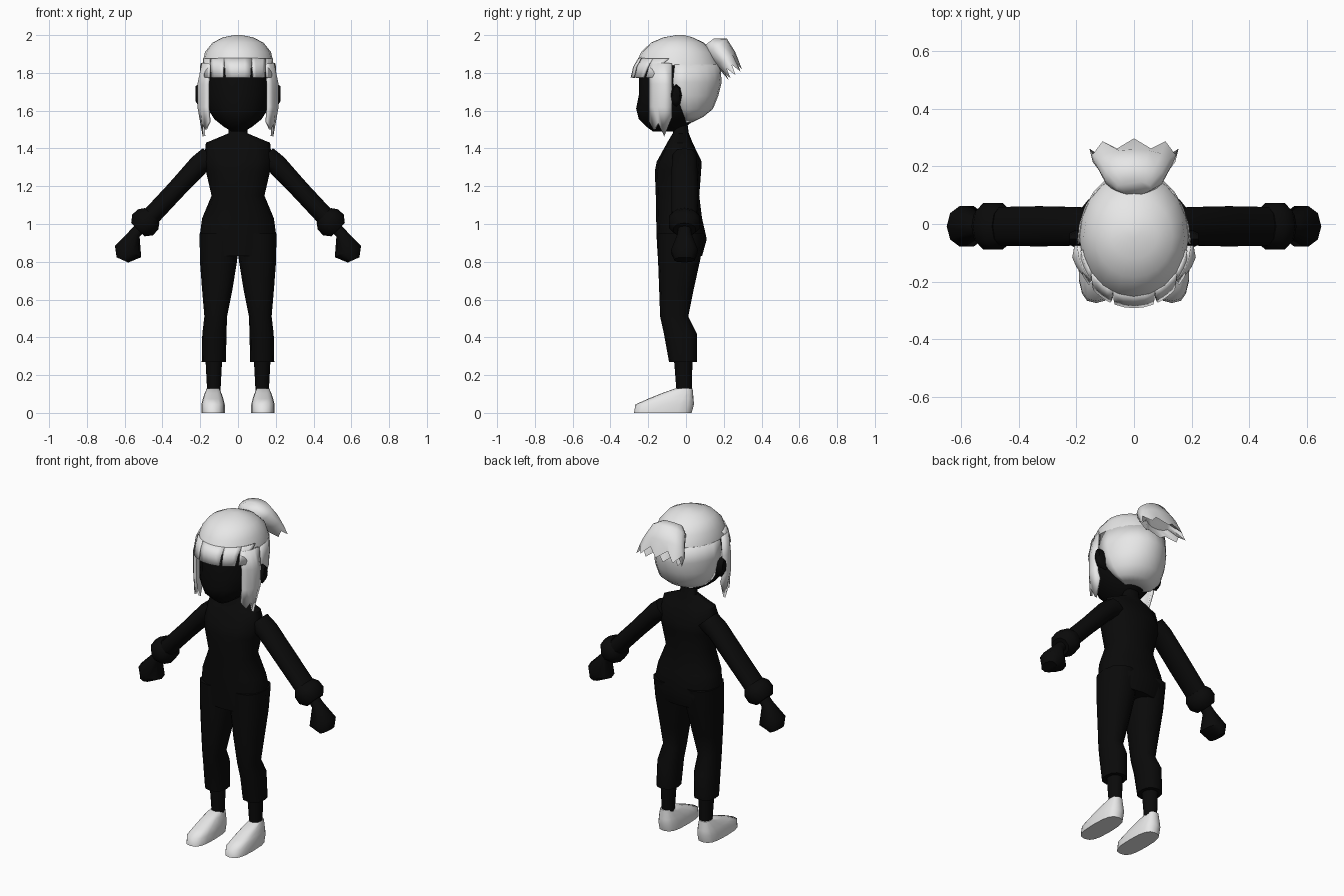
import bpy, bmesh, math
from mathutils import Vector

if "Cube" in bpy.data.objects:
    bpy.data.objects.remove(bpy.data.objects["Cube"])


def material(name, value):
    m = bpy.data.materials.new(name)
    m.diffuse_color = (value, value, value, 1)
    m.use_nodes = True
    m.node_tree.nodes["Principled BSDF"].inputs["Base Color"].default_value = m.diffuse_color
    return m


BLACK = material("black", 0.003)
GREY = material("light grey", 0.8)


def finish(name, bm, mat, mirror=False, thick=0, angle=50):
    bmesh.ops.recalc_face_normals(bm, faces=bm.faces)
    me = bpy.data.meshes.new(name)
    bm.to_mesh(me)
    bm.free()
    me.materials.append(mat)
    ob = bpy.data.objects.new(name, me)
    bpy.context.collection.objects.link(ob)
    bpy.ops.object.select_all(action='DESELECT')
    ob.select_set(True)
    bpy.context.view_layer.objects.active = ob
    bpy.ops.object.shade_smooth_by_angle(angle=math.radians(angle))
    if thick:
        mod = ob.modifiers.new("thickness", 'SOLIDIFY')
        mod.thickness = thick
        mod.offset = 0
    if mirror:
        ob.modifiers.new("mirror", 'MIRROR')
    return ob


def skin(bm, rows, closed):
    """Join rows of points with quads and return the vertex rows."""
    vs = [[bm.verts.new(p) for p in r] for r in rows]
    n = len(vs[0])
    for a, b in zip(vs, vs[1:]):
        for i in range(n if closed else n - 1):
            j = (i + 1) % n
            bm.faces.new((a[i], a[j], b[j], b[i]))
    return vs


def ring(c, u, v, n=12, power=1.0):
    pts = []
    for i in range(n):
        a = 2 * math.pi * i / n
        co, si = math.cos(a), math.sin(a)
        co = math.copysign(abs(co) ** power, co)
        si = math.copysign(abs(si) ** power, si)
        pts.append(Vector(c) + Vector(u) * co + Vector(v) * si)
    return pts


def loft(name, rings, mat, mirror=False, caps=(True, True), angle=50):
    bm = bmesh.new()
    vs = skin(bm, rings, True)
    if caps[0]:
        bm.faces.new(vs[0])
    if caps[1]:
        bm.faces.new(vs[-1])
    return finish(name, bm, mat, mirror, angle=angle)


def level(z, w, yf, yb, cx=0, n=12, power=1.0):
    """Horizontal ring from its half width and front and back limits."""
    return ring((cx, (yf + yb) / 2, z), (w, 0, 0), (0, (yb - yf) / 2, 0), n, power)


def sheet(name, rows, mat, thick=0.012, mirror=False):
    bm = bmesh.new()
    skin(bm, rows, False)
    return finish(name, bm, mat, mirror, thick)


# Torso and neck
loft("torso", [level(*r, power=0.85) for r in (
    (1.58, .045, -.065, .0), (1.48, .05, -.07, .015), (1.43, .17, -.10, .035),
    (1.33, .18, -.155, .083), (1.28, .17, -.165, .08), (1.15, .14, -.16, .07),
    (1.03, .19, -.158, .085), (.92, .205, -.155, .11), (.83, .20, -.15, .085))], BLACK)

# Trouser legs and ankles
loft("trouser_leg", [level(z, w, f, b, c, power=0.85) for z, c, w, f, b in (
    (.95, .103, .10, -.15, .10), (.81, .103, .099, -.148, .075),
    (.65, .11, .08, -.142, .04), (.51, .118, .06, -.137, .012),
    (.42, .125, .064, -.117, .057), (.27, .128, .064, -.09, .057))], BLACK, True)
loft("ankle", [level(z, w, f, b, .128) for z, w, f, b in (
    (.30, .045, -.065, .035), (.11, .035, -.05, .03))], BLACK, True)

# Shoes
loft("shoe", [level(z, w, f, b, .132, 16, 0.7) for z, w, f, b in (
    (0, .062, -.275, .03), (.045, .062, -.268, .042), (.075, .054, -.20, .04),
    (.105, .044, -.125, .037), (.13, .033, -.055, .035))], GREY, True, angle=60)


# Sleeves, cuffs and hands
def limb(name, spec, u):
    u = Vector(u).normalized()
    loft(name, [ring((x, -.008, z), u * r, (0, ry, 0), 10, 0.9)
                for x, z, r, ry in spec], BLACK, True)


limb("sleeve", ((.14, 1.355, .065, .065), (.205, 1.315, .055, .07),
                (.33, 1.18, .05, .073), (.47, 1.03, .05, .07)), (.7, 0, .7))
limb("cuff", ((.455, 1.045, .055, .07), (.475, 1.025, .075, .085),
              (.505, .995, .078, .085), (.53, .97, .05, .06)), (.7, 0, .7))
limb("hand", ((.50, 1.0, .03, .035), (.55, .945, .032, .038),
              (.582, .855, .076, .074), (.612, .81, .034, .055)), (.9, 0, .4))

# Head and ears
loft("head", [level(*r) for r in (
    (1.90, .14, -.20, .08), (1.80, .172, -.25, .12), (1.68, .174, -.25, .12),
    (1.61, .16, -.264, .09), (1.555, .125, -.25, .05), (1.515, .075, -.21, .0),
    (1.49, .035, -.175, -.04))], BLACK)
loft("ear", [ring((x, -.052, z), (0, ry, 0), (0, 0, rz), 8) for x, z, ry, rz in (
    (.16, 1.67, .025, .05), (.205, 1.68, .03, .06), (.225, 1.69, .02, .04))], BLACK, True)

# Hair crown
loft("hair_crown", [level(*r, n=20) for r in (
    (2.0, .02, -.05, -.01), (1.988, .08, -.12, .035), (1.96, .135, -.185, .095),
    (1.91, .175, -.238, .15), (1.84, .19, -.268, .178))], GREY, caps=(True, False), angle=70)

# Back hair: half rings whose front edge retreats towards the nape
back = []
for z, w, yc, yb in ((1.845, .19, -.06, .178), (1.75, .195, -.07, .186),
                     (1.68, .19, -.05, .168), (1.61, .165, -.025, .14),
                     (1.57, .125, -.01, .09), (1.54, .06, .0, .03)):
    back.append([(w * math.cos(a), yc + (yb - yc) * math.sin(a), z)
                 for a in (math.pi * i / 12 for i in range(13))])
sheet("back_hair", back, GREY, 0.006)

# Fringe strands with narrow wedge gaps
edges = (-.18, -.145, -.072, .072, .145, .18)
for k, (x0, x1) in enumerate(zip(edges, edges[1:])):
    rows = []
    for z, rx, ry, gap in ((1.875, .184, .198, 0), (1.83, .194, .224, .003),
                           (1.775, .205, .237, .007)):
        row = []
        for i in range(5):
            x = (x0 + gap) + (x1 - x0 - 2 * gap) * i / 4
            row.append((x, -.05 - ry * math.sqrt(max(0, 1 - (x / rx) ** 2)), z))
        rows.append(row)
    sheet("fringe_strand_%d" % (k + 1), rows, GREY)

# Side locks with ragged ends
ys = (-.19, -.168, -.145, -.115, -.075)
tips = (1.54, 1.50, 1.535, 1.465, 1.57)
xs_top = (.148, .163, .175, .185, .192)
xs_mid = (.156, .178, .195, .208, .200)
xs_low = (.150, .170, .185, .180, .185)
rows = [[(x, y, 1.85) for x, y in zip(xs_top, ys)],
        [(x, y, 1.74) for x, y in zip(xs_mid, ys)],
        [(x, y, 1.62) for x, y in zip(xs_mid, ys)],
        [(x, y, t) for x, y, t in zip(xs_low, ys, tips)]]
sheet("side_lock", rows, GREY, 0.014, True)

# Ponytail: flaring loft with a zigzag rim
n = 16
up = Vector((0, .8, .6))
along = Vector((0, .6, -.8))
rings = [ring((0, y, z), (w, 0, 0), up * t, n) for y, z, w, t in (
    (.125, 1.965, .06, .03), (.16, 1.94, .105, .07),
    (.21, 1.875, .135, .062), (.235, 1.825, .155, .045))]
for i, p in enumerate(rings[-1]):
    p += along * (.045 if i % 2 == 0 else -.01)
rings.append([p.copy() * 0.6 + Vector((0, .088, .738)) for p in rings[2]])
loft("ponytail", rings, GREY, angle=60)
